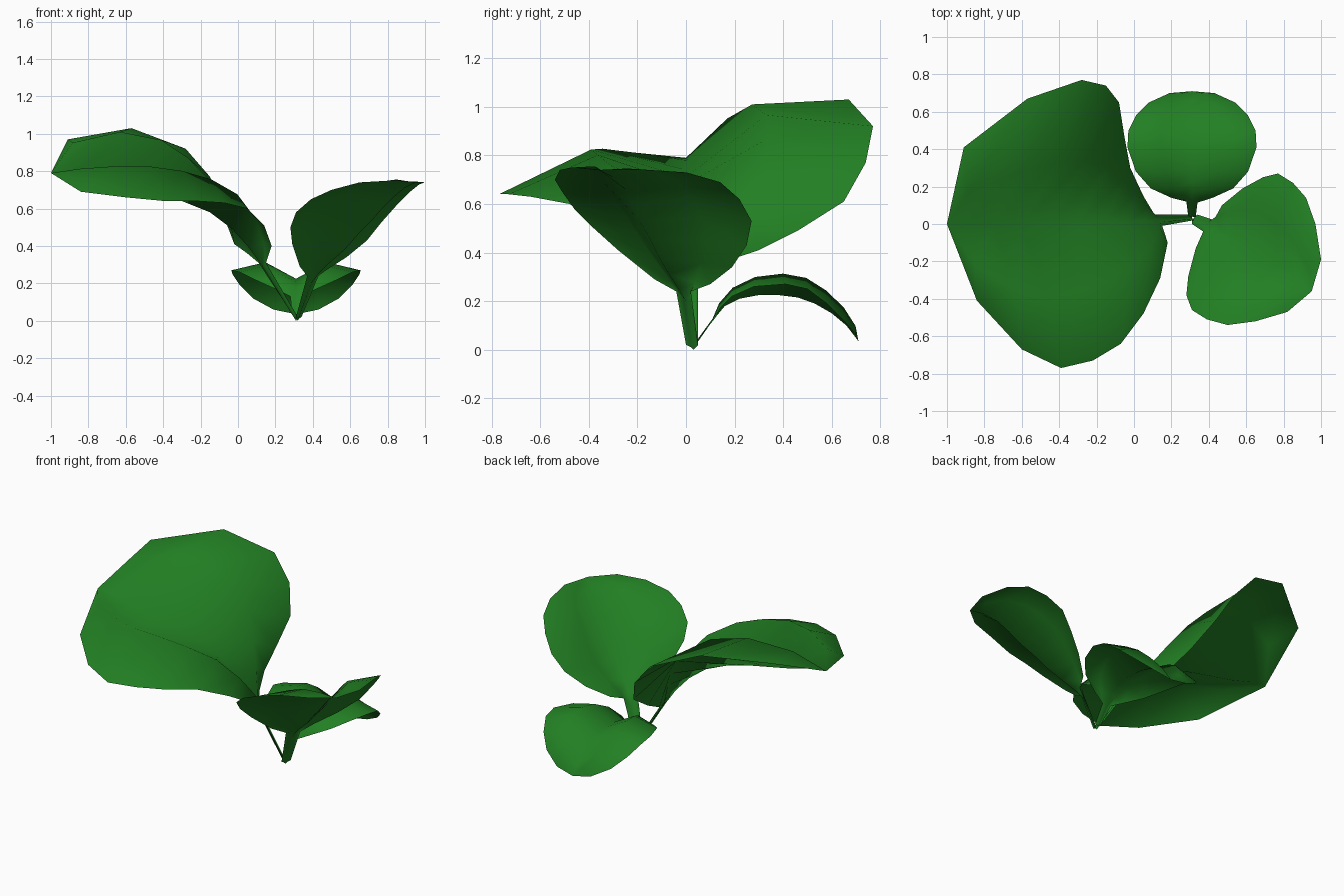
import bpy
import bmesh
from mathutils import Vector

default_cube = bpy.data.objects.get("Cube")
if default_cube:
    bpy.data.objects.remove(default_cube, do_unlink=True)

LEAF_COLOUR = (.016, .215, .017, 1)

# Leaf material
leaf_green = bpy.data.materials.new("leaf_green")
leaf_green.use_nodes = True
leaf_green.diffuse_color = LEAF_COLOUR
shader = leaf_green.node_tree.nodes["Principled BSDF"]
shader.inputs["Base Color"].default_value = LEAF_COLOUR
shader.inputs["Roughness"].default_value = .8


def crown_point(middle, edge, tangent, arch):
    """Point halfway from midrib to edge, pushed out along the upper normal."""
    reach = edge - middle
    normal = tangent.cross(reach).normalized()
    if normal.z < 0:
        normal.negate()
    return middle.lerp(edge, .5) + normal * arch * reach.length


def make_leaf(name, back_edge, midrib, front_edge, arch):
    """Skin a leaf blade and its stalk over two edge rails and a midrib."""
    bm = bmesh.new()
    spine = [Vector(point) for point in midrib]
    rows = []
    for i, middle in enumerate(spine):
        back, front = Vector(back_edge[i]), Vector(front_edge[i])
        tangent = spine[min(i + 1, len(spine) - 1)] - spine[max(i - 1, 0)]
        section = [back, crown_point(middle, back, tangent, arch), middle,
                   crown_point(middle, front, tangent, arch), front]
        rows.append([bm.verts.new(point) for point in section])
    for row, following in zip(rows, rows[1:]):
        for i in range(len(row) - 1):
            bm.faces.new((row[i], row[i + 1], following[i + 1], following[i]))

    # Close the tip to one point and turn the upper side outward
    bmesh.ops.remove_doubles(bm, verts=bm.verts, dist=.0005)
    bm.normal_update()
    if sum(face.normal.z * face.calc_area() for face in bm.faces) < 0:
        bmesh.ops.reverse_faces(bm, faces=bm.faces)
    for face in bm.faces:
        face.smooth = True

    mesh = bpy.data.meshes.new(name)
    bm.to_mesh(mesh)
    bm.free()
    mesh.materials.append(leaf_green)
    leaf = bpy.data.objects.new(name, mesh)
    bpy.context.collection.objects.link(leaf)
    return leaf


# Large leaf, with its back edge lifted higher than its front edge
large_tip = (-1, 0, .79)
make_leaf(
    "large_leaf",
    back_edge=[(.3, .05, .02), (.11, .05, .31), (.05, .15, .36), (-.02, .3, .41),
               (-.05, .46, .49), (-.08, .65, .61), (-.15, .74, .77),
               (-.28, .77, .92), (-.57, .67, 1.03), (-.91, .41, .97), large_tip],
    midrib=[(.31, .03, 0), (.13, .02, .29), (.06, .02, .39), (-.03, .01, .49),
            (-.15, .01, .58), (-.3, 0, .64), (-.45, 0, .68),
            (-.6, 0, .71), (-.75, 0, .74), (-.89, 0, .78), large_tip],
    front_edge=[(.32, .02, .02), (.15, -.01, .31), (.18, -.1, .4), (.14, -.29, .51),
                (.05, -.48, .6), (-.07, -.64, .63), (-.22, -.73, .64),
                (-.39, -.77, .64), (-.6, -.67, .66), (-.84, -.41, .69), large_tip],
    arch=.19,
)

# Medium leaf, rising steeply to the side
medium_tip = (.95, -.36, .74)
make_leaf(
    "medium_leaf",
    back_edge=[(.34, .05, .02), (.43, .02, .24), (.47, .1, .27), (.58, .19, .34),
               (.69, .25, .43), (.77, .27, .53), (.85, .22, .62),
               (.92, .14, .69), (.97, 0, .73), (1, -.19, .74), medium_tip],
    midrib=[(.32, .03, 0), (.39, 0, .2), (.43, -.03, .25), (.49, -.07, .31),
            (.57, -.11, .38), (.64, -.15, .46), (.71, -.19, .53),
            (.77, -.22, .6), (.83, -.25, .66), (.89, -.3, .71), medium_tip],
    front_edge=[(.31, 0, .02), (.37, -.04, .24), (.33, -.13, .29), (.29, -.28, .41),
                (.28, -.38, .5), (.31, -.46, .58), (.39, -.51, .65),
                (.5, -.54, .7), (.65, -.52, .74), (.82, -.47, .75), medium_tip],
    arch=.15,
)

# Small leaf, symmetrical and arching down toward the back
SMALL_CENTRE = .31
small_edge = [(.02, .04, .03), (.03, .12, .13), (.11, .14, .17), (.22, .19, .22),
              (.3, .28, .26), (.345, .41, .27), (.34, .5, .25), (.3, .58, .19),
              (.23, .65, .12), (.12, .7, .06), (0, .71, .035)]
small_midrib = [(.04, .02), (.11, .12), (.16, .18), (.22, .21), (.3, .225), (.38, .225),
                (.46, .215), (.53, .19), (.6, .15), (.66, .1), (.71, .035)]
make_leaf(
    "small_leaf",
    back_edge=[(SMALL_CENTRE - x, y, z) for x, y, z in small_edge],
    midrib=[(SMALL_CENTRE, y, z) for y, z in small_midrib],
    front_edge=[(SMALL_CENTRE + x, y, z) for x, y, z in small_edge],
    arch=.19,
)
